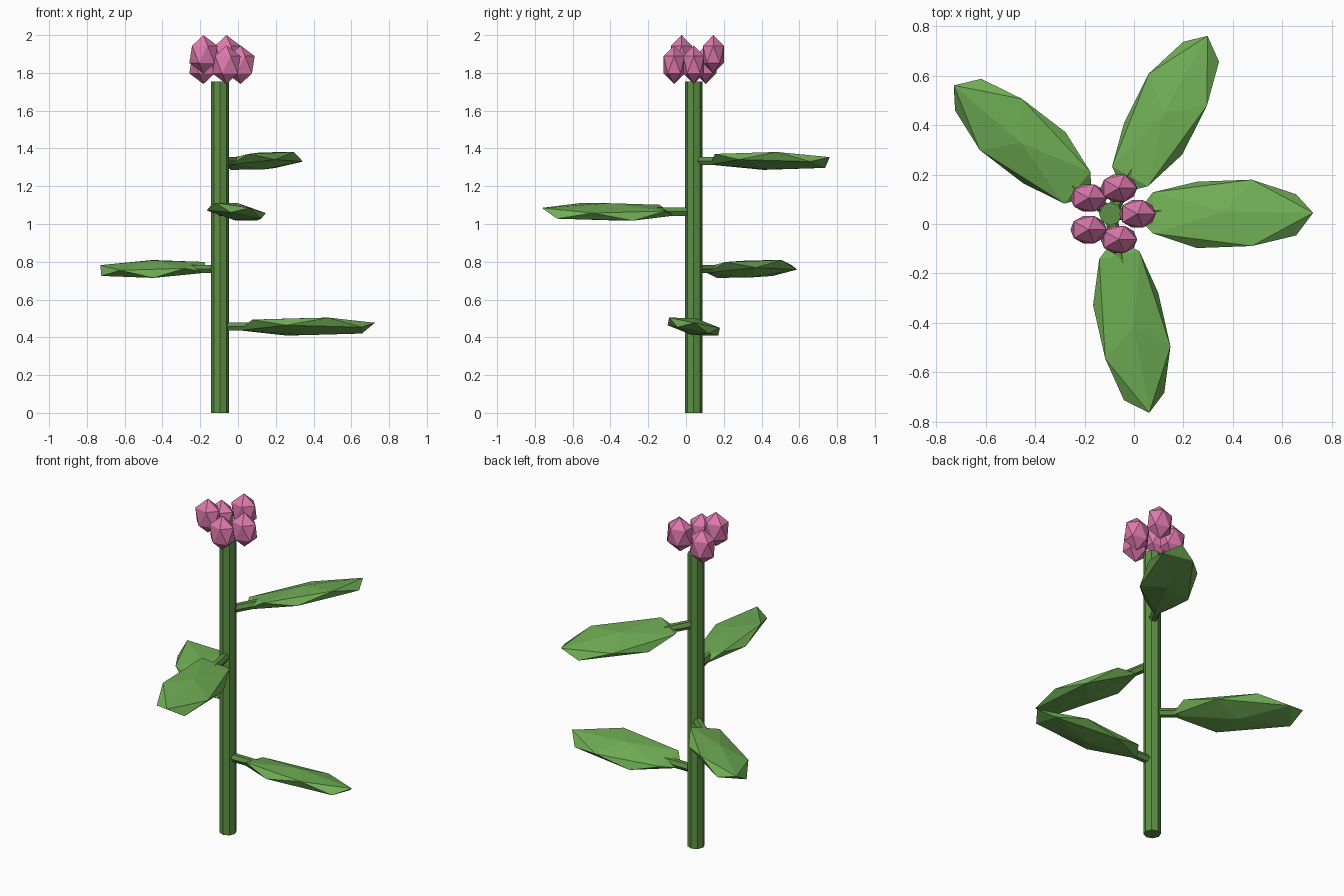
import bpy
from math import cos, sin, pi

if "Cube" in bpy.data.objects:
    bpy.data.objects.remove(bpy.data.objects["Cube"])

CX, CY = -0.095, 0.041  # stem axis


def material(name, rgb):
    m = bpy.data.materials.new(name)
    m.diffuse_color = (*rgb, 1)
    m.use_nodes = True
    m.node_tree.nodes["Principled BSDF"].inputs["Base Color"].default_value = m.diffuse_color
    return m


stem_green = material("stem_green", (0.11, 0.28, 0.06))
leaf_green = material("leaf_green", (0.16, 0.42, 0.09))
petal_pink = material("petal_pink", (0.72, 0.19, 0.42))


def finish(name, mat):
    ob = bpy.context.object
    ob.name = name
    ob.data.materials.append(mat)
    return ob


def blob(name, mat, loc, scale, rot=(0, 0, 0)):
    bpy.ops.mesh.primitive_ico_sphere_add(subdivisions=1, radius=1, location=loc, rotation=rot)
    finish(name, mat).scale = scale


def around(radius, angle, z):
    return (CX + radius * cos(angle), CY + radius * sin(angle), z)


# Stem
bpy.ops.mesh.primitive_cylinder_add(vertices=8, radius=0.047, depth=1.755,
                                    location=(CX, CY, 1.755 / 2))
finish("stem", stem_green)

# Leaves spiral up the stem, each on a short stalk and rolled slightly
for i, z in enumerate((0.457, 0.762, 1.065, 1.334)):
    yaw = 2.45 * i
    bpy.ops.mesh.primitive_cylinder_add(vertices=6, radius=0.025, depth=0.23,
                                        location=around(0.115, yaw, z),
                                        rotation=(0, pi / 2, yaw))
    finish(f"leaf_stalk_{i + 1}", stem_green)
    blob(f"leaf_{i + 1}", leaf_green, around(0.461, yaw, z), (0.401, 0.161, 0.046), (-0.2, 0, yaw))

# Ring of blossoms at alternating heights
for i in range(5):
    blob(f"blossom_{i + 1}", petal_pink,
         around(0.109, i * 2 * pi / 5, 1.843 + 0.055 * (i % 2)), (0.083, 0.065, 0.102))
